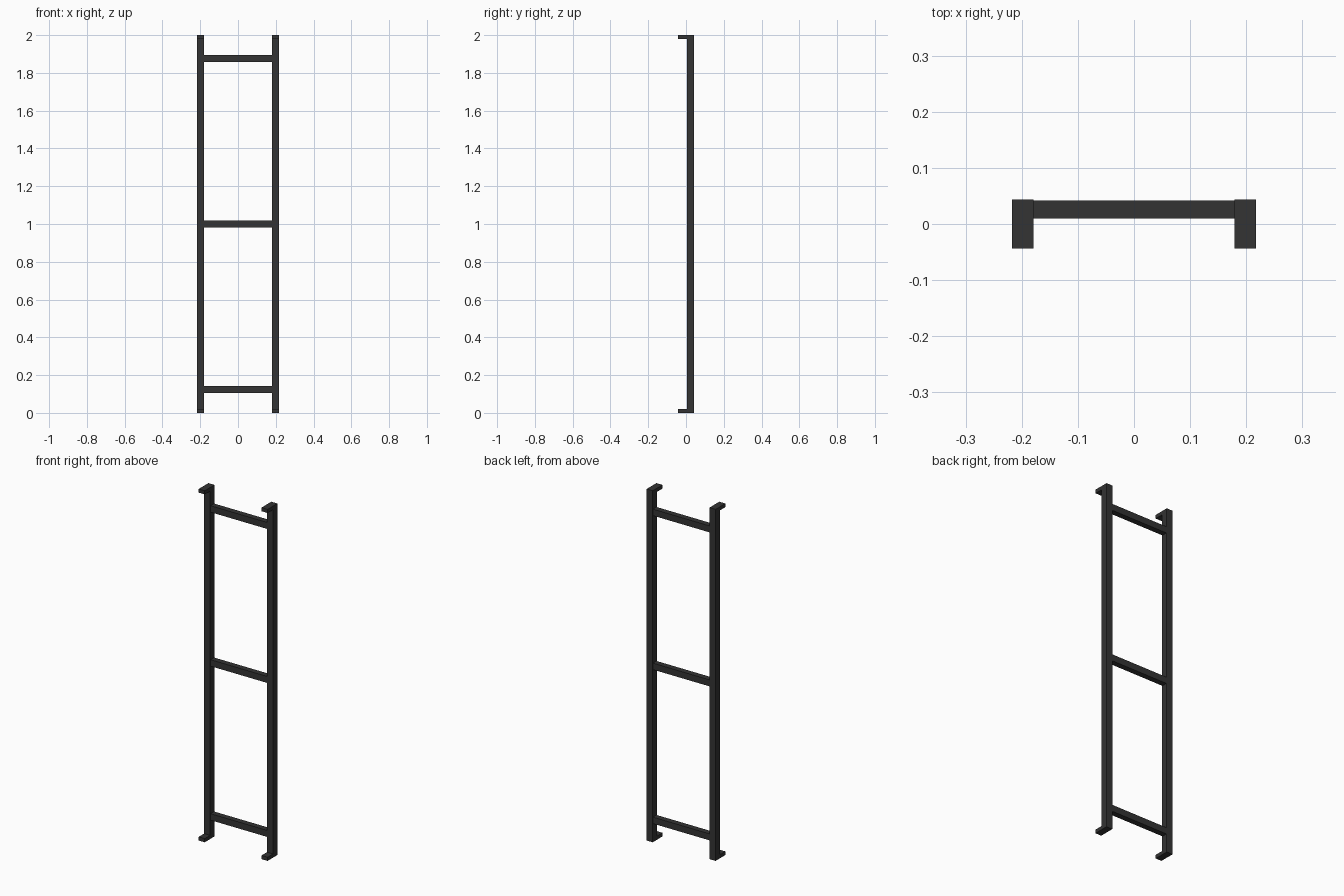
import bpy, bmesh

if "Cube" in bpy.data.objects:
    bpy.data.objects.remove(bpy.data.objects["Cube"])

# One flat dark metal colour
metal = bpy.data.materials.new("dark metal")
metal.diffuse_color = (0.033, 0.033, 0.033, 1)
metal.use_nodes = True
metal.node_tree.nodes["Principled BSDF"].inputs["Base Color"].default_value = metal.diffuse_color


def extrude_x(name, profile, x0, x1):
    """Extrude a closed (y, z) profile along x."""
    bm = bmesh.new()
    face = bm.faces.new([bm.verts.new((x0, y, z)) for y, z in profile])
    out = bmesh.ops.extrude_face_region(bm, geom=[face])
    moved = [g for g in out["geom"] if isinstance(g, bmesh.types.BMVert)]
    bmesh.ops.translate(bm, verts=moved, vec=(x1 - x0, 0, 0))
    bmesh.ops.recalc_face_normals(bm, faces=bm.faces)
    mesh = bpy.data.meshes.new(name)
    bm.to_mesh(mesh)
    bm.free()
    mesh.materials.append(metal)
    ob = bpy.data.objects.new(name, mesh)
    bpy.context.collection.objects.link(ob)
    return ob


OUTER, INNER = 0.217, 0.179      # post sides in x
BACK, FRONT, FACE = 0.0435, -0.0435, 0.005
TAB = 0.021                      # mounting tab thickness

# Upright posts with a mounting tab turned forward at each end
post = [(BACK, 0), (BACK, 2), (FRONT, 2), (FRONT, 2 - TAB),
        (FACE, 2 - TAB), (FACE, TAB), (FRONT, TAB), (FRONT, 0)]
extrude_x("left_post", post, -OUTER, -INNER)
extrude_x("right_post", post, INNER, OUTER)

# Three cross rungs, slightly shallower than the posts
for name, z in (("lower", 0.124), ("middle", 1.0), ("upper", 1.876)):
    h = 0.0185
    rung = [(0.0095, z - h), (0.0415, z - h), (0.0415, z + h), (0.0095, z + h)]
    extrude_x(name + "_rung", rung, -INNER, INNER)
